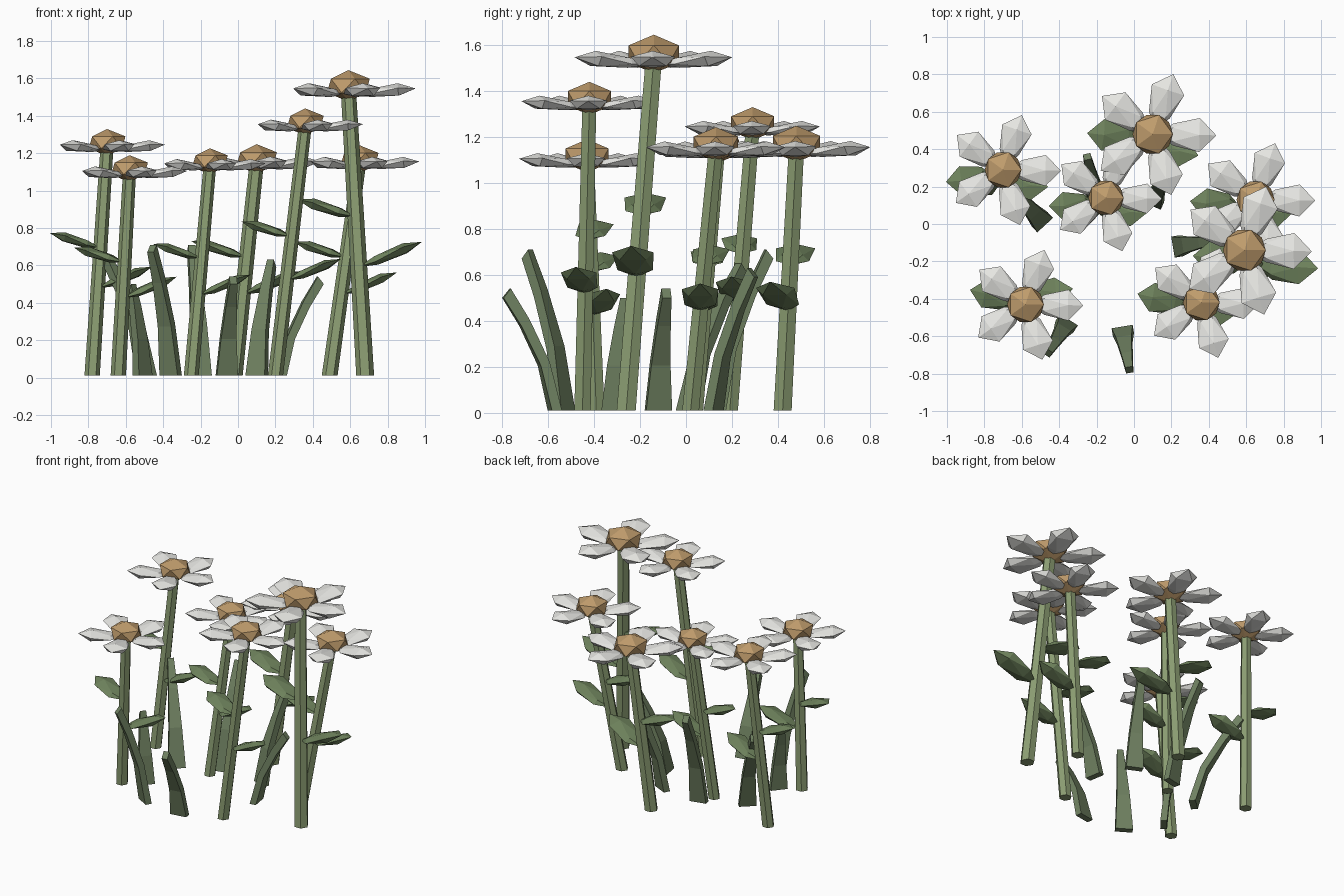
import bpy, bmesh, math
from mathutils import Vector, Matrix

if "Cube" in bpy.data.objects:
    bpy.data.objects.remove(bpy.data.objects["Cube"])


def material(name, rgb):
    m = bpy.data.materials.new(name)
    m.diffuse_color = (*rgb, 1)
    m.use_nodes = True
    m.node_tree.nodes["Principled BSDF"].inputs["Base Color"].default_value = m.diffuse_color
    return m


STEM = material("stem_green", (0.26, 0.34, 0.17))
LEAF = material("leaf_green", (0.16, 0.23, 0.11))
BLADE = material("blade_green", (0.16, 0.22, 0.12))
WHITE = material("petal_white", (0.80, 0.80, 0.77))
GOLD = material("centre_gold", (0.52, 0.33, 0.15))


def finish(bm, name, mat):
    bmesh.ops.recalc_face_normals(bm, faces=bm.faces[:])
    me = bpy.data.meshes.new(name)
    bm.to_mesh(me)
    bm.free()
    me.materials.append(mat)
    ob = bpy.data.objects.new(name, me)
    bpy.context.collection.objects.link(ob)


def gem(bm, start, direction, length, width, thick, taper):
    """Faceted petal/leaf: stretched icosahedron, narrower toward its start."""
    vs = bmesh.ops.create_icosphere(bm, subdivisions=1, radius=1)["verts"]
    top = max((v for v in vs if 0.1 < v.co.z < 0.9), key=lambda v: v.co.x).co
    turn = Matrix.Rotation(-math.atan2(top.y, top.x), 3, 'Z')
    fwd = Vector(direction).normalized()
    side = Vector((0, 0, 1)).cross(fwd).normalized()
    up = fwd.cross(side)
    for v in vs:
        c = turn @ v.co
        s = taper if c.z < 0 else 1
        v.co = (Vector(start) + fwd * (c.z + 1) * length / 2
                + side * c.y * s * width * 0.59 + up * c.x * s * thick)


def sweep(bm, rings):
    """Skin equal-sized loops of points and cap both ends."""
    loops = [[bm.verts.new(p) for p in r] for r in rings]
    n = len(loops[0])
    for a, b in zip(loops, loops[1:]):
        for i in range(n):
            bm.faces.new((a[i], a[(i + 1) % n], b[(i + 1) % n], b[i]))
    bm.faces.new(loops[0][::-1])
    bm.faces.new(loops[-1])


# Flowers: base xy, head xyz, petal reach, y drift of left and right leaf
FLOWERS = [
    ((-0.78, 0.19), (-0.70, 0.29, 1.24), 0.30, -0.02, -0.03),
    ((-0.64, -0.39), (-0.58, -0.43, 1.10), 0.30, 0.06, 0.06),
    ((-0.25, 0.04), (-0.15, 0.14, 1.14), 0.29, 0.00, -0.02),
    ((-0.02, 0.42), (0.10, 0.48, 1.15), 0.33, 0.03, -0.07),
    ((0.20, -0.45), (0.36, -0.42, 1.35), 0.30, 0.06, -0.04),
    ((0.68, -0.26), (0.59, -0.14, 1.54), 0.35, 0.02, -0.02),
    ((0.49, 0.02), (0.65, 0.13, 1.15), 0.31, 0.04, 0.00),
]
for i, (base, head, reach, dyl, dyr) in enumerate(FLOWERS, 1):
    k = reach / 0.30
    b, h = Vector((*base, 0.01)), Vector(head)

    # Leaning six-sided stem
    bm = bmesh.new()
    ring = [Vector((math.cos(a), math.sin(a), 0)) * 0.041 * k
            for a in (math.pi / 3 * j for j in range(6))]
    sweep(bm, [[b + p for p in ring], [h + p * 0.85 for p in ring]])
    finish(bm, f"stem_{i}", STEM)

    # High left leaf and low right leaf
    bm = bmesh.new()
    for t, d in ((0.555, (-0.27, dyl, 0.08)), (0.38, (0.29, dyr, 0.115))):
        d = Vector(d) * k
        gem(bm, b.lerp(h, t), d, d.length, 0.155 * k, 0.03 * k, 0.85)
    finish(bm, f"leaves_{i}", LEAF)

    # Five petals, lifting slightly outward
    bm = bmesh.new()
    for j in range(5):
        a = math.radians(-1 + 72 * j)
        d = Vector((math.cos(a), math.sin(a), 0.09))
        gem(bm, h + d * 0.02 * k - Vector((0, 0, 0.023 * k)), d,
            0.29 * k, 0.165 * k, 0.035 * k, 0.65)
    finish(bm, f"petals_{i}", WHITE)

    # Domed centre
    bm = bmesh.new()
    bmesh.ops.create_icosphere(
        bm, subdivisions=1, radius=1,
        matrix=Matrix.Translation(h + Vector((0, 0, 0.017 * k)))
        @ Matrix.Diagonal((0.11 * k, 0.11 * k, 0.072 * k, 1)))
    finish(bm, f"flower_centre_{i}", GOLD)

# Grass blades: base xy, tip xyz
BLADES = [
    ((-0.06, -0.57), (-0.025, -0.78, 0.52)),
    ((-0.36, -0.53), (-0.46, -0.69, 0.69)),
    ((-0.20, 0.14), (-0.25, 0.36, 0.69)),
    ((0.23, -0.12), (0.44, -0.085, 0.52)),
    ((0.10, 0.12), (0.18, 0.29, 0.61)),
    ((-0.49, 0.01), (-0.70, 0.24, 0.63)),
    ((-0.51, -0.31), (-0.57, -0.26, 0.48)),
]
for i, (base, tip) in enumerate(BLADES, 1):
    b = Vector((*base, 0.01))
    lean = Vector((tip[0] - base[0], tip[1] - base[1], 0))
    fwd = lean.normalized()
    side = Vector((-fwd.y, fwd.x, 0))
    rings = []
    for t in (0, 0.4, 0.75, 1):
        c = b + lean * t ** 1.6 + Vector((0, 0, (tip[2] - 0.01) * t))
        w, th = 0.057 - 0.037 * t, 0.022 - 0.006 * t
        rise = Vector((0, 0, -0.02 * t))
        rings.append([c + side * w * s + (fwd * th + rise) * f
                      for s, f in ((-1, -1), (1, -1), (1, 1), (-1, 1))])
    bm = bmesh.new()
    sweep(bm, rings)
    finish(bm, f"grass_blade_{i}", BLADE)
